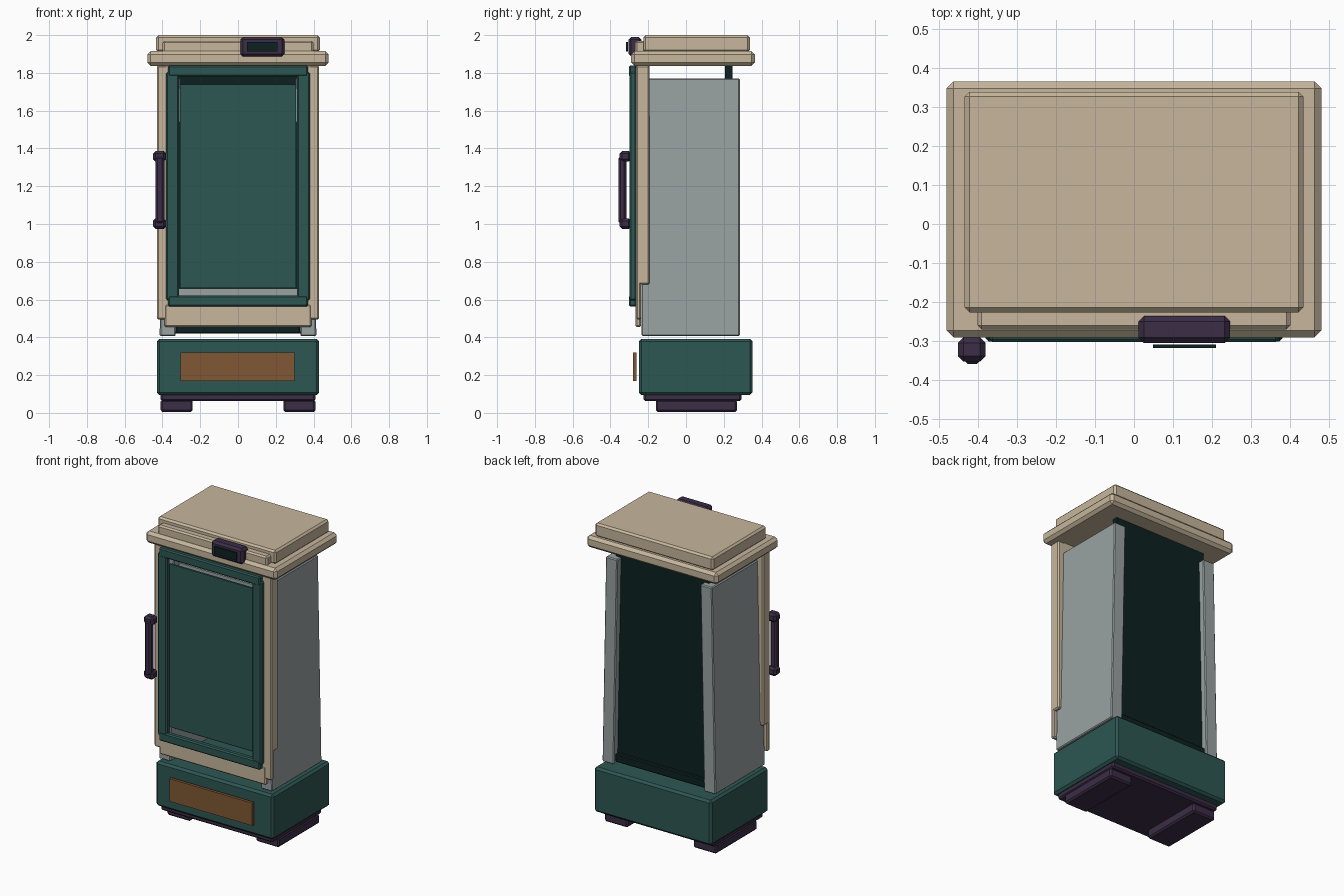
import bpy, bmesh

if "Cube" in bpy.data.objects:
    bpy.data.objects.remove(bpy.data.objects["Cube"])

def mat(name, r, g, b):
    m = bpy.data.materials.new(name)
    m.diffuse_color = (r, g, b, 1)
    m.use_nodes = True
    m.node_tree.nodes["Principled BSDF"].inputs["Base Color"].default_value = m.diffuse_color
    return m

CREAM = mat("cream", .57, .47, .335)
GREEN = mat("deep_green", .026, .095, .086)
DARK = mat("dark_teal", .004, .015, .015)
PURPLE = mat("dark_purple", .044, .026, .062)
GREY = mat("light_grey", .32, .36, .36)
BROWN = mat("copper_brown", .215, .096, .033)

def box(name, x, y, z, m, bevel=0.0, taper=0.0):
    """Chamfered box from (min, max) ranges; taper shifts the top in x."""
    bm = bmesh.new()
    bmesh.ops.create_cube(bm, size=1)
    for v in bm.verts:
        top = v.co.z > 0
        v.co = [r[0] + (c + .5) * (r[1] - r[0]) for c, r in zip(v.co, (x, y, z))]
        if top:
            v.co.x += taper
    if bevel:
        bmesh.ops.bevel(bm, geom=bm.edges[:], offset=bevel, segments=1,
                        affect='EDGES', profile=.5)
    me = bpy.data.meshes.new(name)
    bm.to_mesh(me)
    bm.free()
    me.materials.append(m)
    ob = bpy.data.objects.new(name, me)
    bpy.context.collection.objects.link(ob)
    return ob

def pair(name, x, y, z, m, bevel=0.0, taper=0.0):
    box(name + "_right", x, y, z, m, bevel, taper)
    box(name + "_left", (-x[1], -x[0]), y, z, m, bevel, -taper)

# Feet, plinth and base
pair("foot", (.24, .41), (-.16, .27), (0.005, .07), PURPLE, .01)
box("plinth", (-.41, .41), (-.225, .293), (.062, .11), PURPLE, .01)
box("base", (-.43, .43), (-.25, .353), (.095, .392), GREEN, .014)
box("base_plate", (-.305, .30), (-.281, -.262), (.17, .32), BROWN)

# Cabinet sides leaning inward towards the top, and back wall
pair("side_panel", (.33, .415), (-.235, .285), (.407, 1.77), GREY, .006, -.026)
box("back_wall", (-.34, .34), (.207, .245), (.42, 1.84), DARK)
box("back_sill", (-.33, .33), (.20, .27), (.42, .475), DARK, .006)
box("cabinet_floor", (-.33, .33), (-.20, .207), (.615, .658), GREY)
box("upper_shelf", (-.305, .305), (-.18, .207), (1.69, 1.71), GREY)

# Cream front frame: posts are shallower near the bottom
pair("frame_post", (.355, .43), (-.265, -.192), (.68, 1.84), CREAM, .008)
pair("frame_post_foot", (.355, .43), (-.265, -.237), (.495, .70), CREAM, .008)
box("frame_bottom_rail", (-.39, .39), (-.268, -.237), (.455, .575), CREAM, .008)
box("frame_top_rail", (-.39, .39), (-.265, -.192), (1.78, 1.85), CREAM, .008)

# Door frame and inset door panel
pair("door_stile", (.312, .38), (-.30, -.262), (.595, 1.805), GREEN, .008)
box("door_bottom_rail", (-.37, .37), (-.302, -.262), (.562, .622), GREEN, .008)
box("door_top_rail", (-.37, .37), (-.302, -.262), (1.78, 1.84), GREEN, .008)
box("door_panel", (-.308, .308), (-.275, -.262), (.66, 1.738), GREEN)

# Handle with two mounts
box("handle_grip", (-.438, -.39), (-.358, -.316), (1.0, 1.36), PURPLE, .012)
for label, z in (("lower", (.973, 1.03)), ("upper", (1.33, 1.387))):
    box("handle_mount_" + label, (-.45, -.38), (-.352, -.29), z, PURPLE, .014)

# Lid slabs and front trim strip
box("lid_lower", (-.48, .48), (-.29, .365), (1.837, 1.915), CREAM, .018)
box("lid_upper", (-.433, .433), (-.226, .338), (1.91, 2.0), CREAM, .012)
box("lid_trim", (-.40, .40), (-.27, -.215), (1.90, 1.97), CREAM, .01)

# Display housing and screen
box("display_housing", (.012, .246), (-.305, -.235), (1.887, 1.99), PURPLE, .014)
box("display_screen", (.048, .21), (-.317, -.308), (1.914, 1.964), DARK)
